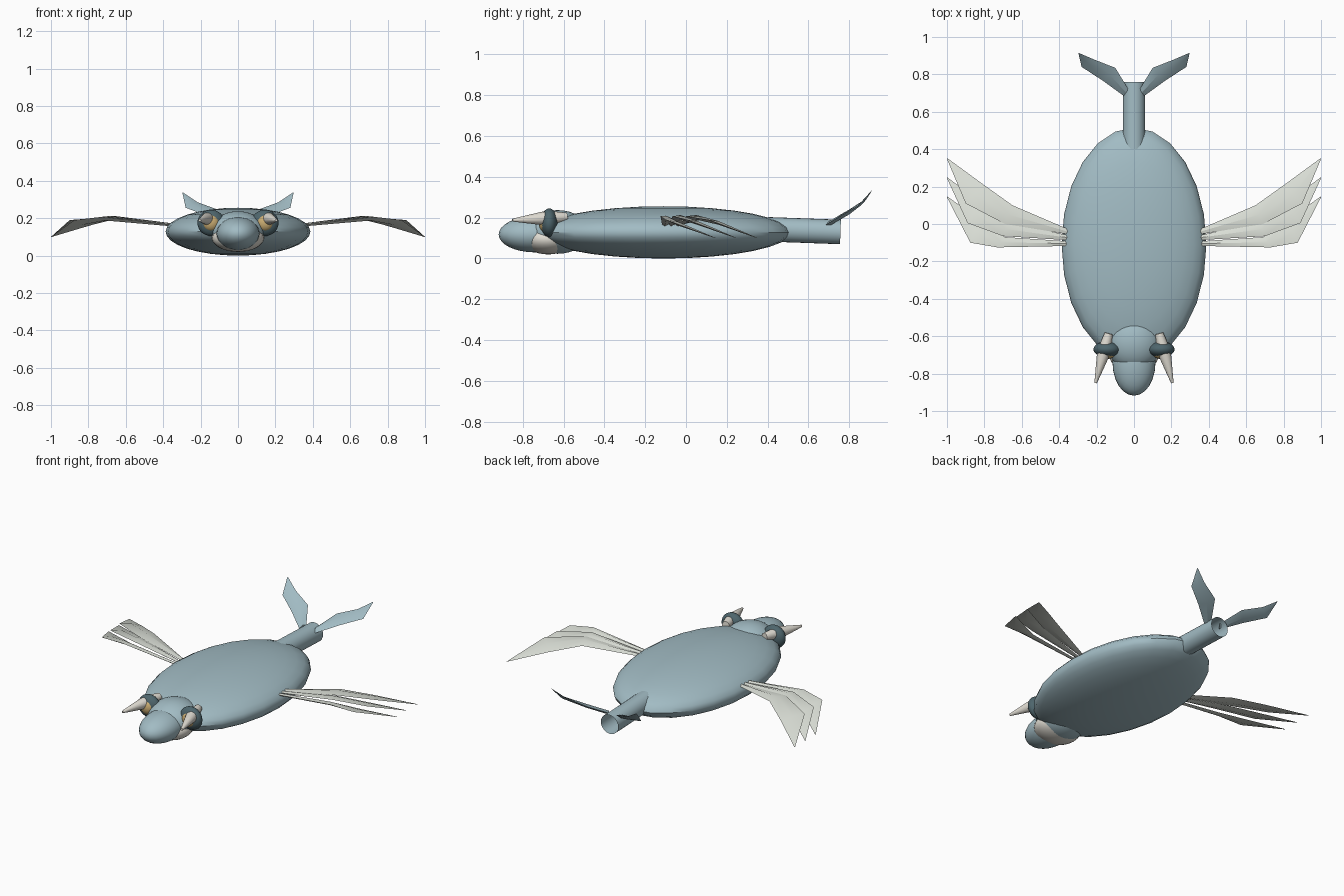
import bpy, bmesh, math
from mathutils import Vector

if "Cube" in bpy.data.objects:
    bpy.data.objects.remove(bpy.data.objects["Cube"])


def material(name, rgb):
    m = bpy.data.materials.new(name)
    m.diffuse_color = (*rgb, 1)
    m.use_nodes = True
    m.node_tree.nodes["Principled BSDF"].inputs["Base Color"].default_value = m.diffuse_color
    return m


BLUE = material("grey blue", (0.36, 0.50, 0.55))
TEAL = material("dark teal", (0.075, 0.13, 0.15))
WHITE = material("warm white", (0.76, 0.73, 0.66))
GREY = material("pale feather grey", (0.70, 0.73, 0.67))
TAN = material("tan yellow", (0.60, 0.42, 0.17))


def finish(name, bm, mat, mirror=False, angle=40):
    bmesh.ops.recalc_face_normals(bm, faces=bm.faces)
    me = bpy.data.meshes.new(name)
    bm.to_mesh(me)
    bm.free()
    me.materials.append(mat)
    ob = bpy.data.objects.new(name, me)
    bpy.context.collection.objects.link(ob)
    if mirror:
        ob.modifiers.new("mirror", "MIRROR")
    bpy.ops.object.select_all(action="DESELECT")
    ob.select_set(True)
    bpy.context.view_layer.objects.active = ob
    bpy.ops.object.shade_smooth_by_angle(angle=math.radians(angle))
    return ob


def ellipsoid(name, centre, radii, mat, mirror=False, seg=24, rings=16):
    bm = bmesh.new()
    bmesh.ops.create_uvsphere(bm, u_segments=seg, v_segments=rings, radius=1)
    bmesh.ops.scale(bm, vec=radii, verts=bm.verts)
    bmesh.ops.translate(bm, vec=centre, verts=bm.verts)
    return finish(name, bm, mat, mirror)


def loft(name, rings, mat, mirror=False, caps=True, angle=40):
    """Skin a list of equally long point rings."""
    bm = bmesh.new()
    vs = [[bm.verts.new(p) for p in r] for r in rings]
    n = len(rings[0])
    for r, s in zip(vs, vs[1:]):
        for i in range(n):
            j = (i + 1) % n
            bm.faces.new((r[i], r[j], s[j], s[i]))
    if caps:
        bm.faces.new(vs[0])
        bm.faces.new(vs[-1])
    return finish(name, bm, mat, mirror, angle)


def tube(name, start, end, stations, mat, mirror=False, caps=True, n=16):
    """Round section along a line; stations are (fraction, radius)."""
    a, b = Vector(start), Vector(end)
    q = (b - a).to_track_quat("Z", "Y")
    rings = [[a.lerp(b, t) + q @ Vector((r * math.cos(2 * math.pi * i / n),
                                         r * math.sin(2 * math.pi * i / n), 0))
              for i in range(n)] for t, r in stations]
    return loft(name, rings, mat, mirror, caps)


def feather(name, sections, mat):
    """Thin blade: each section is (front edge, rear edge, half thickness)."""
    rings = []
    for f, r, t in sections:
        f, r = Vector(f), Vector(r)
        mid, up = (f + r) / 2, Vector((0, 0, t))
        rings.append([f, mid + up, r, mid - up])
    return loft(name, rings, mat, True, True, 30)


# Body, head and snout
ellipsoid("body", (0, -0.11, 0.128), (0.387, 0.625, 0.128), BLUE)
ellipsoid("head", (0, -0.63, 0.13), (0.15, 0.155, 0.107), BLUE)
ellipsoid("snout", (0, -0.74, 0.118), (0.115, 0.178, 0.088), BLUE)
ellipsoid("lower_jaw", (0, -0.675, 0.095), (0.14, 0.125, 0.075), WHITE)

# Eyes with a spike through each
ellipsoid("eye", (0.144, -0.67, 0.175), (0.073, 0.042, 0.07), TEAL, True)
ellipsoid("iris", (0.145, -0.69, 0.175), (0.045, 0.032, 0.045), TAN, True)
tube("eye_spike", (0.135, -0.585, 0.203), (0.205, -0.85, 0.188),
     [(0, 0.022), (0.2, 0.03), (0.45, 0.033), (1, 0.007)], WHITE, True)

# Open tail tube
tube("tail", (0, 0.40, 0.143), (0, 0.757, 0.13), [(0, 0.06), (1, 0.06)], BLUE,
     caps=False, n=24)

# Tail fins
feather("tail_fin", [
    ((0.055, 0.685, 0.165), (0.03, 0.72, 0.178), 0.012),
    ((0.165, 0.765, 0.213), (0.10, 0.835, 0.243), 0.012),
    ((0.28, 0.84, 0.256), (0.215, 0.88, 0.285), 0.008),
    ((0.297, 0.912, 0.335), (0.294, 0.914, 0.337), 0.001)], BLUE)

# Wing feathers: base y, front kink, front outer corner, rear kink, tip y
wings = [(-0.045, (0.69, 0.0), (0.90, 0.11), (0.65, 0.10), 0.35),
         (-0.075, (0.70, -0.065), (0.89, 0.005), (0.67, 0.01), 0.247),
         (-0.105, (0.73, -0.125), (0.875, -0.10), (0.69, -0.07), 0.145)]
for k, (by, kink, corner, rear, tip) in enumerate(wings):
    slope = lambda y: 0.10 + 0.42 * (tip - y)   # blade tilts down to its tip
    rx, ry = rear
    mx, my = rx + (1 - rx) * 0.45, ry + (tip - ry) * 0.45
    feather(f"wing_feather_{k + 1}", [
        ((0.34, by - 0.012, 0.165), (0.34, by + 0.012, 0.162), 0.008),
        ((*kink, min(0.207, slope(kink[1]))), (*rear, min(0.197, slope(ry))), 0.011),
        ((*corner, min(0.19, slope(corner[1]))), (mx, my, slope(my)), 0.009),
        ((1.0, tip - 0.002, 0.10), (0.998, tip + 0.002, 0.10), 0.001)], GREY)
